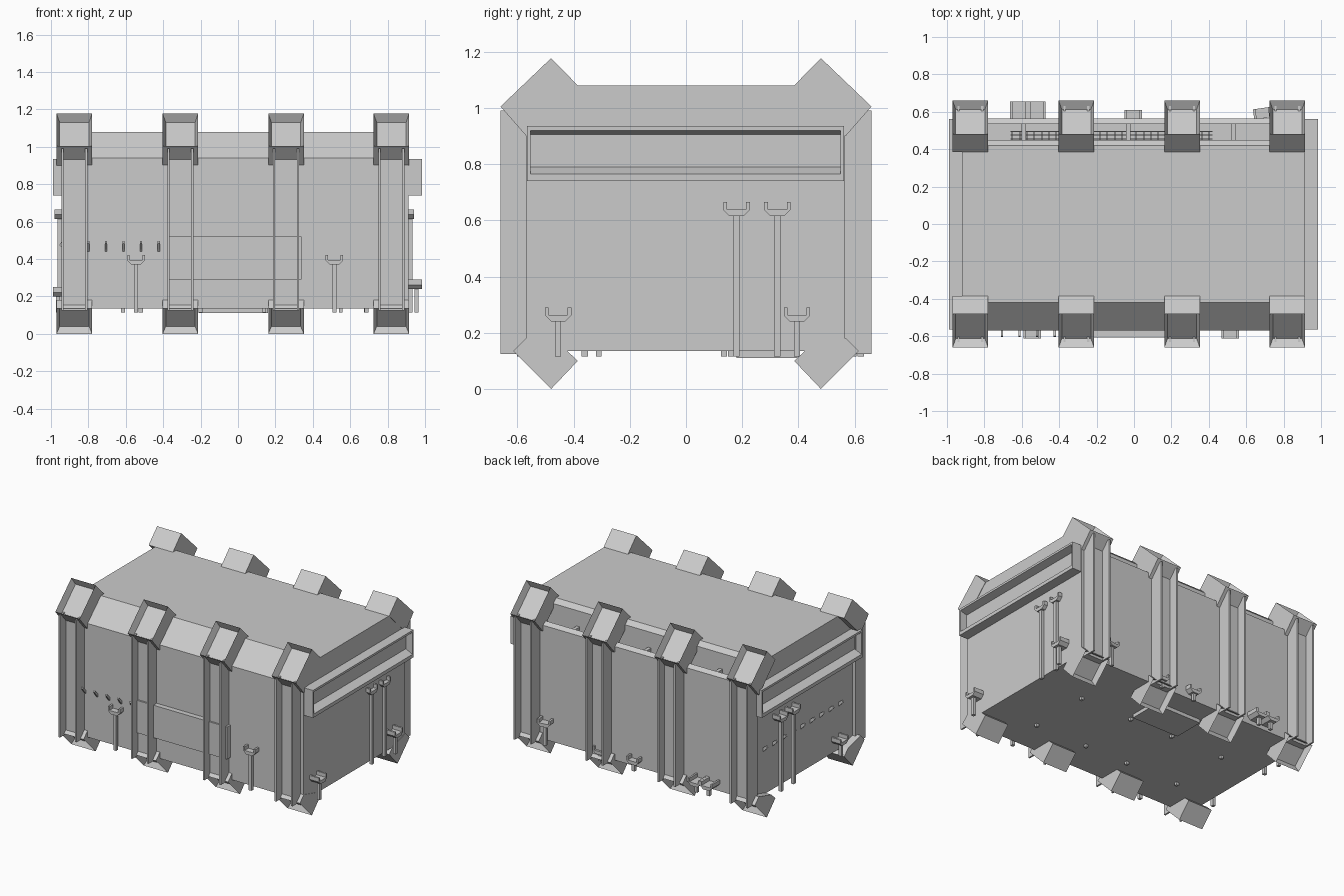
import bpy, bmesh
from mathutils import Vector, Matrix
from math import radians

if "Cube" in bpy.data.objects:
    bpy.data.objects.remove(bpy.data.objects["Cube"])


def finish(name, bm):
    bmesh.ops.recalc_face_normals(bm, faces=bm.faces[:])
    me = bpy.data.meshes.new(name)
    bm.to_mesh(me)
    bm.free()
    ob = bpy.data.objects.new(name, me)
    bpy.context.collection.objects.link(ob)
    return ob


def prism(name, pts, a, b, axis='X', pocket=None):
    """Extrude a 2D profile along X (points are y,z), Y (x,z) or Z (x,y).
    pocket = (edge direction normal, inset, depth) sinks the face with that normal."""
    put = {'X': lambda p, t: (t, p[0], p[1]),
           'Y': lambda p, t: (p[0], t, p[1]),
           'Z': lambda p, t: (p[0], p[1], t)}[axis]
    bm = bmesh.new()
    f = bm.faces.new([bm.verts.new(put(p, a)) for p in pts])
    r = bmesh.ops.extrude_face_region(bm, geom=[f])
    vs = [v for v in r['geom'] if isinstance(v, bmesh.types.BMVert)]
    bmesh.ops.translate(bm, verts=vs, vec=Vector(put((0, 0), b - a)))
    bmesh.ops.recalc_face_normals(bm, faces=bm.faces[:])
    if pocket:
        n, inset, depth = pocket
        n = Vector(n).normalized()
        face = max(bm.faces, key=lambda q: q.normal.dot(n) * 10 + q.calc_area())
        bmesh.ops.inset_individual(bm, faces=[face], thickness=inset, depth=-depth)
    return finish(name, bm)


def box(name, x0, x1, y0, y1, z0, z1):
    return prism(name, [(x0, y0), (x1, y0), (x1, y1), (x0, y1)], z0, z1, 'Z')


# main body with the open service trench along the back roof edge
prism("body", [(-.57, .135), (.565, .135), (.565, .94), (.535, .96), (.535, .2),
               (.45, .2), (.45, 1.05), (.42, 1.08), (-.42, 1.08), (-.57, .94)], -.90, .89)
ends = [(-.57, .135), (.565, .135), (.565, .94), (.42, 1.08), (-.42, 1.08), (-.57, .94)]
prism("left_end_wall", ends, -.92, -.90)
prism("right_end_wall", ends, .89, .912)

# ribs: upper cap, U-channel column and foot, on front and back
cap = [(.66, 1.005), (.48, 1.177), (.385, 1.08), (.568, .9)]
foot = [(.57, .18), (.615, .135), (.48, 0), (.385, .10), (.43, .142)]
for c in (-.875, -.308, .257, .82):
    for s, side in ((-1, "front"), (1, "back")):
        def flip(pts):
            return [(p[0] * s, p[1]) for p in pts]
        prism(side + "_rib_cap", flip(cap), c - .095, c + .095, pocket=((0, s, 1), .024, .05))
        prism(side + "_rib_foot", flip(foot), c - .095, c + .095, pocket=((0, s, -1), .024, .04))
        u = [(-.07, .55), (-.07, .66), (-.058, .66), (-.058, .595),
             (.058, .595), (.058, .66), (.07, .66), (.07, .55)]
        prism(side + "_rib_column", [(c + x, s * y) for x, y in u], .125, .99, 'Z')

# C-channel beams with closed ends across both end walls
for s, x0, x1, side in ((-1, .91, .988, "left"), (1, .905, .983, "right")):
    ch = [(x0, .74), (x1, .74), (x1, .765), (x0 + .025, .79),
          (x0 + .025, .905), (x1, .92), (x1, .935), (x0, .935)]
    prism(side + "_beam", [(s * x, z) for x, z in ch], -.56, .555, 'Y')
    for y in (-.565, .55):
        xa, xb = sorted((s * x0, s * x1))
        box(side + "_beam_end", xa, xb, y, y + .012, .74, .935)


# wall brackets: a post carrying a U-shaped cup
def bracket(wall, pos, top, depth, turn=0, bottom=.115):
    ang, off = {"front": (0, .57), "right": (90, .91),
                "back": (180, .565), "left": (270, .92)}[wall]
    cup = [(-.047, .05), (-.047, .022), (-.025, 0), (.025, 0), (.047, .022), (.047, .05),
           (.034, .05), (.034, .024), (-.034, .024), (-.034, .05)]
    a = prism(wall + "_bracket_cup", [(x, z + top) for x, z in cup], -depth, 0, 'Y')
    b = box(wall + "_bracket_post", -.011, .011, -depth * .75, -depth * .75 + .022, bottom, top + .01)
    along = {"front": (pos, -off), "right": (off, pos),
             "back": (pos, off), "left": (-off, pos)}[wall]
    for ob in (a, b):
        ob.matrix_world = (Matrix.Translation((along[0], along[1], 0))
                           @ Matrix.Rotation(radians(ang + turn), 4, 'Z'))


for x in (-.545, .515):
    bracket("front", x, .37, .042)
for y, top, d in ((.18, .615, .03), (.325, .615, .03), (-.455, .24, .075), (.395, .24, .075)):
    bracket("right", y, top, d)
for y, top, d in ((.30, .615, .06), (.16, .615, .06), (-.36, .2, .07)):
    bracket("left", y, top, d)
for x, top, d, t in ((-.615, .165, .09, 0), (-.52, .165, .09, 0), (-.005, .165, .045, 0),
                     (.26, .165, .045, 0), (.69, .25, .055, 8)):
    bracket("back", x, top, d, t)

# raised equipment panel on the front, passing behind the two middle ribs
box("front_panel", -.365, .34, -.607, -.56, .29, .52)

# rows of slanted vent fins on the front and left walls
for i in range(9):
    x = -.80 + i * .094
    prism("front_vent_fin", [(-.57, .44), (-.605, .485), (-.60, .495), (-.565, .46)], x - .006, x + .006)
    y = -.40 + i * .106
    prism("left_vent_fin", [(-.92, .44), (-.955, .475), (-.945, .49), (-.91, .46)], y - .006, y + .006, 'Y')

# grating and rails inside the back trench
for y in (.455, .475, .495):
    box("trench_rail", -.66, .42, y - .003, y + .003, .86, .88)
for i in range(28):
    x = -.65 + i * .039
    box("trench_slat", x - .004, x + .004, .45, .497, .85, .865)
for x in (-.59, -.03, .53):
    box("trench_divider", x - .012, x + .012, .45, .537, .80, .94)

# floor hatch and small pegs under the body
box("floor_hatch", -.21, .16, .18, .405, .11, .14)
for x in (-.615, -.2, .14, .55):
    for y in (-.31, .135):
        box("floor_peg", x - .01, x + .01, y - .01, y + .01, .115, .14)
